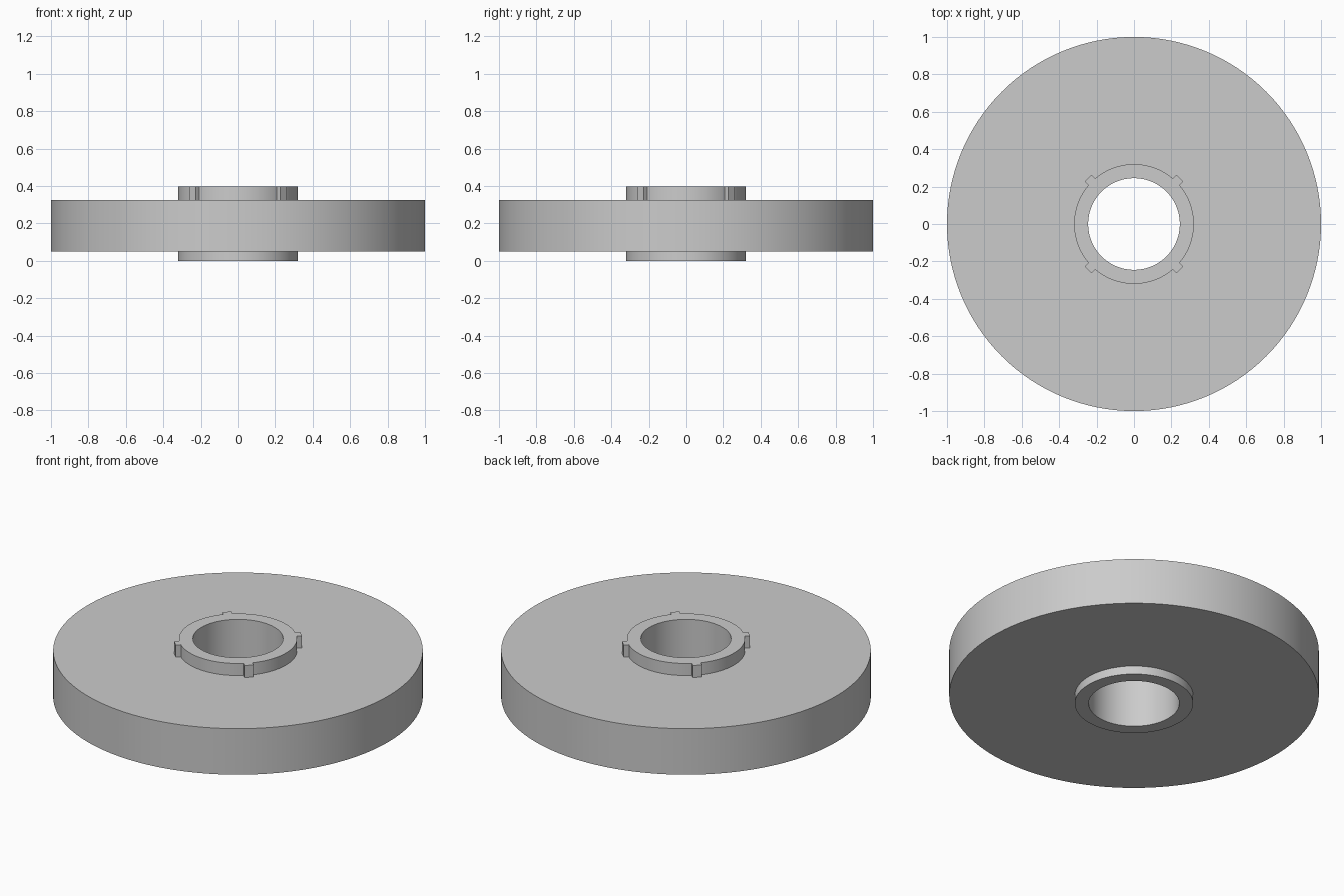
import bpy
import bmesh
import math
from mathutils import Matrix, Vector

cube = bpy.data.objects.get("Cube")
if cube:
    bpy.data.objects.remove(cube, do_unlink=True)

BORE, HUB, RIM = 0.245, 0.32, 1.0
DISC_LOW, DISC_TOP, HUB_TOP = 0.05, 0.325, 0.397
TOOTH_OUT, TOOTH_WIDTH = 0.347, 0.05
SEGMENTS = 128

grey = bpy.data.materials.new("plain grey")
colour = (0.6, 0.6, 0.6, 1)
grey.diffuse_color = colour
grey.use_nodes = True
grey.node_tree.nodes["Principled BSDF"].inputs["Base Color"].default_value = colour


def make_object(name, bm):
    bmesh.ops.recalc_face_normals(bm, faces=bm.faces)
    mesh = bpy.data.meshes.new(name)
    bm.to_mesh(mesh)
    bm.free()
    mesh.materials.append(grey)
    obj = bpy.data.objects.new(name, mesh)
    bpy.context.collection.objects.link(obj)
    return obj


def lathe(name, profile):
    """Turn a closed (radius, height) profile around the z axis."""
    bm = bmesh.new()
    rings = []
    for i in range(SEGMENTS):
        a = math.tau * i / SEGMENTS
        rings.append([bm.verts.new((r * math.cos(a), r * math.sin(a), z))
                      for r, z in profile])
    for i, ring in enumerate(rings):
        after = rings[(i + 1) % SEGMENTS]
        for j in range(len(profile)):
            k = (j + 1) % len(profile)
            bm.faces.new((ring[j], after[j], after[k], ring[k]))
    return make_object(name, bm)


# Wheel disc with its raised hub collars and through bore
wheel = lathe("wheel_disc_and_hub", [
    (BORE, 0), (HUB, 0), (HUB, DISC_LOW), (RIM, DISC_LOW),
    (RIM, DISC_TOP), (HUB, DISC_TOP), (HUB, HUB_TOP), (BORE, HUB_TOP)])

# Four small locating teeth around the upper collar
inner = HUB - 0.02
size = Vector((TOOTH_OUT - inner, TOOTH_WIDTH, HUB_TOP - DISC_TOP))
centre = Vector(((TOOTH_OUT + inner) / 2, 0, (HUB_TOP + DISC_TOP) / 2))
for i in range(4):
    bm = bmesh.new()
    turn = Matrix.Rotation(math.radians(45 + 90 * i), 4, "Z")
    bmesh.ops.create_cube(
        bm, size=1, matrix=turn @ Matrix.Translation(centre) @ Matrix.Diagonal(size.to_4d()))
    make_object(f"hub_tooth_{i + 1}", bm)

# Smooth round walls, sharp corners
bpy.ops.object.select_all(action="DESELECT")
wheel.select_set(True)
bpy.context.view_layer.objects.active = wheel
bpy.ops.object.shade_smooth_by_angle(angle=math.radians(30))
